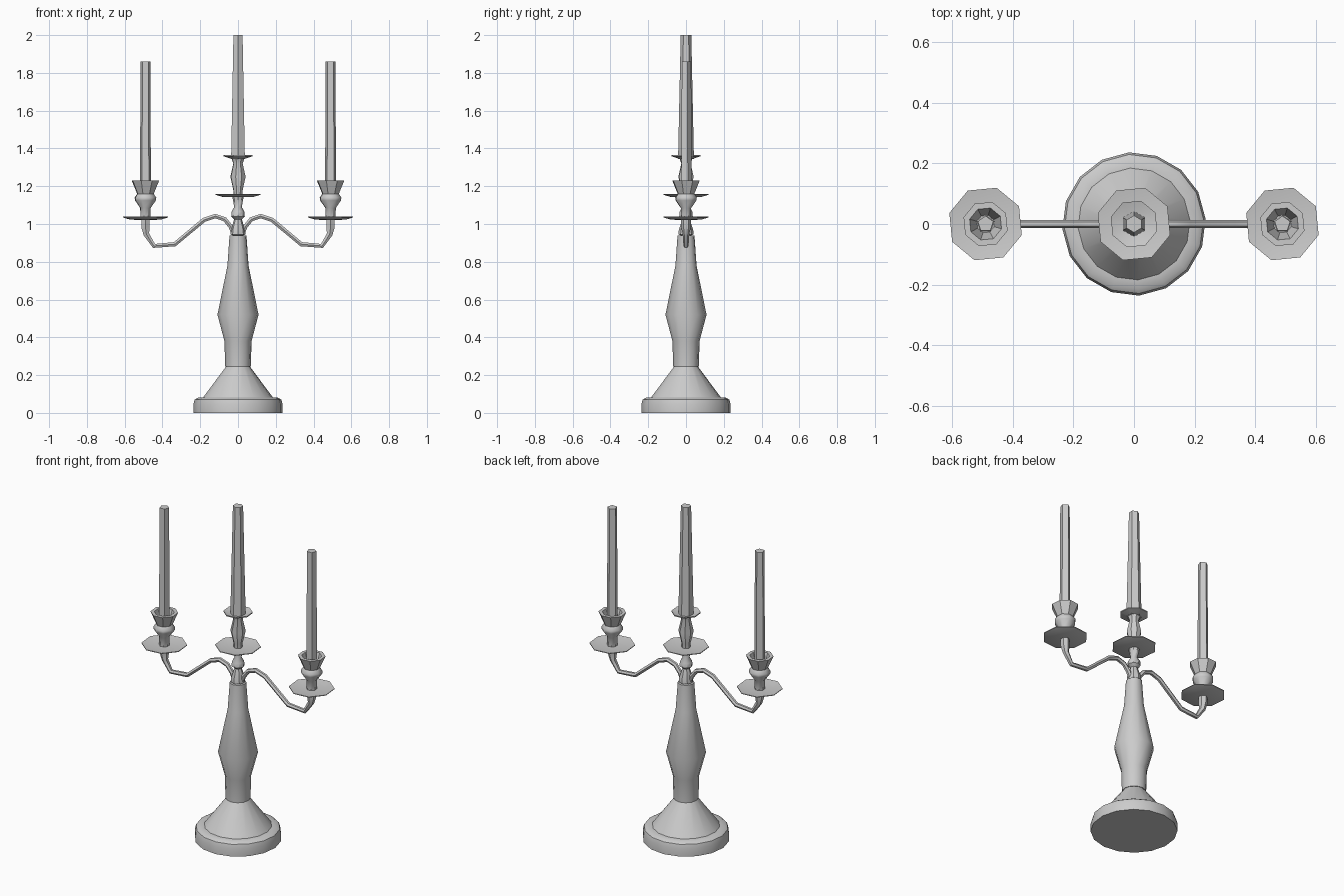
import bpy
import math

if "Cube" in bpy.data.objects:
    bpy.data.objects.remove(bpy.data.objects["Cube"])


def finish(obj, angle=40):
    bpy.ops.object.select_all(action='DESELECT')
    obj.select_set(True)
    bpy.context.view_layer.objects.active = obj
    bpy.ops.object.shade_smooth_by_angle(angle=math.radians(angle))


def lathe(name, profile, sides, x=0.0, phase=0.0):
    """Revolve (radius, z) points around a vertical axis; zero radius makes a pole."""
    verts, rings, faces = [], [], []
    for r, z in profile:
        n = 1 if r == 0 else sides
        rings.append([len(verts) + i for i in range(n)])
        for i in range(n):
            a = math.radians(phase) + math.tau * i / sides
            verts.append((x + r * math.cos(a), r * math.sin(a), z))
    for lo, hi in zip(rings, rings[1:]):
        for i in range(sides):
            j = (i + 1) % sides
            quad = [lo[i % len(lo)], lo[j % len(lo)], hi[j % len(hi)], hi[i % len(hi)]]
            faces.append(list(dict.fromkeys(quad)))
    mesh = bpy.data.meshes.new(name)
    mesh.from_pydata(verts, [], faces)
    obj = bpy.data.objects.new(name, mesh)
    bpy.context.collection.objects.link(obj)
    finish(obj)
    return obj


def arm(name, side):
    """Bent tube from the stem out to a side holder."""
    path = [(.025, .95, .9), (.038, .985, 1), (.07, 1.025, 1), (.12, 1.042, 1),
            (.18, 1.022, 1), (.335, .893, 1), (.445, .884, 1),
            (.485, .945, 1.3), (.49, .985, 1.9), (.49, 1.03, 1.9)]
    curve = bpy.data.curves.new(name, 'CURVE')
    curve.dimensions = '3D'
    curve.bevel_depth = .0135
    curve.bevel_resolution = 1
    curve.use_fill_caps = True
    spline = curve.splines.new('POLY')
    spline.points.add(len(path) - 1)
    for p, (x, z, r) in zip(spline.points, path):
        p.co = (side * x, 0, z, 1)
        p.radius = r
    obj = bpy.data.objects.new(name, curve)
    bpy.context.collection.objects.link(obj)
    bpy.ops.object.select_all(action='DESELECT')
    obj.select_set(True)
    bpy.context.view_layer.objects.active = obj
    bpy.ops.object.convert(target='MESH')
    finish(bpy.context.view_layer.objects.active, 50)


def drip_pan(name, z, x=0.0):
    lathe(name, [(0, z - .014), (.085, z - .012), (.125, z), (.125, z + .004),
                 (.085, z - .002), (0, z - .004)], 8, x, 28)


# Foot and main stem
lathe("base", [(0, 0), (.237, 0), (.237, .045), (.23, .07), (.215, .08), (.185, .082),
               (.06, .25), (0, .25)], 16, phase=4)
lathe("stem", [(0, .24), (.068, .245), (.072, .38), (.109, .52), (.056, .78),
               (.045, .94), (0, .94)], 12, phase=4)

# Neck where the arms meet
lathe("neck", [(0, .93), (.04, .945), (.038, .97), (.02, 1.025), (.036, 1.04),
               (.034, 1.065), (.02, 1.09), (.03, 1.145), (0, 1.145)], 8)

# Centre holder and candle
drip_pan("centre_drip_pan", 1.155)
lathe("centre_holder", [(0, 1.14), (.024, 1.145), (.026, 1.18), (.042, 1.25), (.026, 1.32),
                        (.035, 1.345), (.08, 1.358), (.08, 1.364), (.04, 1.352),
                        (0, 1.35)], 8, phase=28)
lathe("centre_candle", [(0, 1.345), (.042, 1.345), (.028, 2), (0, 2)], 6, phase=90)

# Side arms, pans, holders and candles
for label, side in (("left", -1), ("right", 1)):
    x = side * .49
    arm(label + "_arm", side)
    drip_pan(label + "_drip_pan", 1.035, x)
    lathe(label + "_holder", [(0, 1.02), (.028, 1.025), (.029, 1.085), (.058, 1.125),
                              (.06, 1.14), (.046, 1.16), (.076, 1.23), (.055, 1.23),
                              (.03, 1.15), (0, 1.15)], 8, x, 28)
    lathe(label + "_candle", [(0, 1.14), (.031, 1.14), (.027, 1.86), (0, 1.86)], 5, x, 90)
